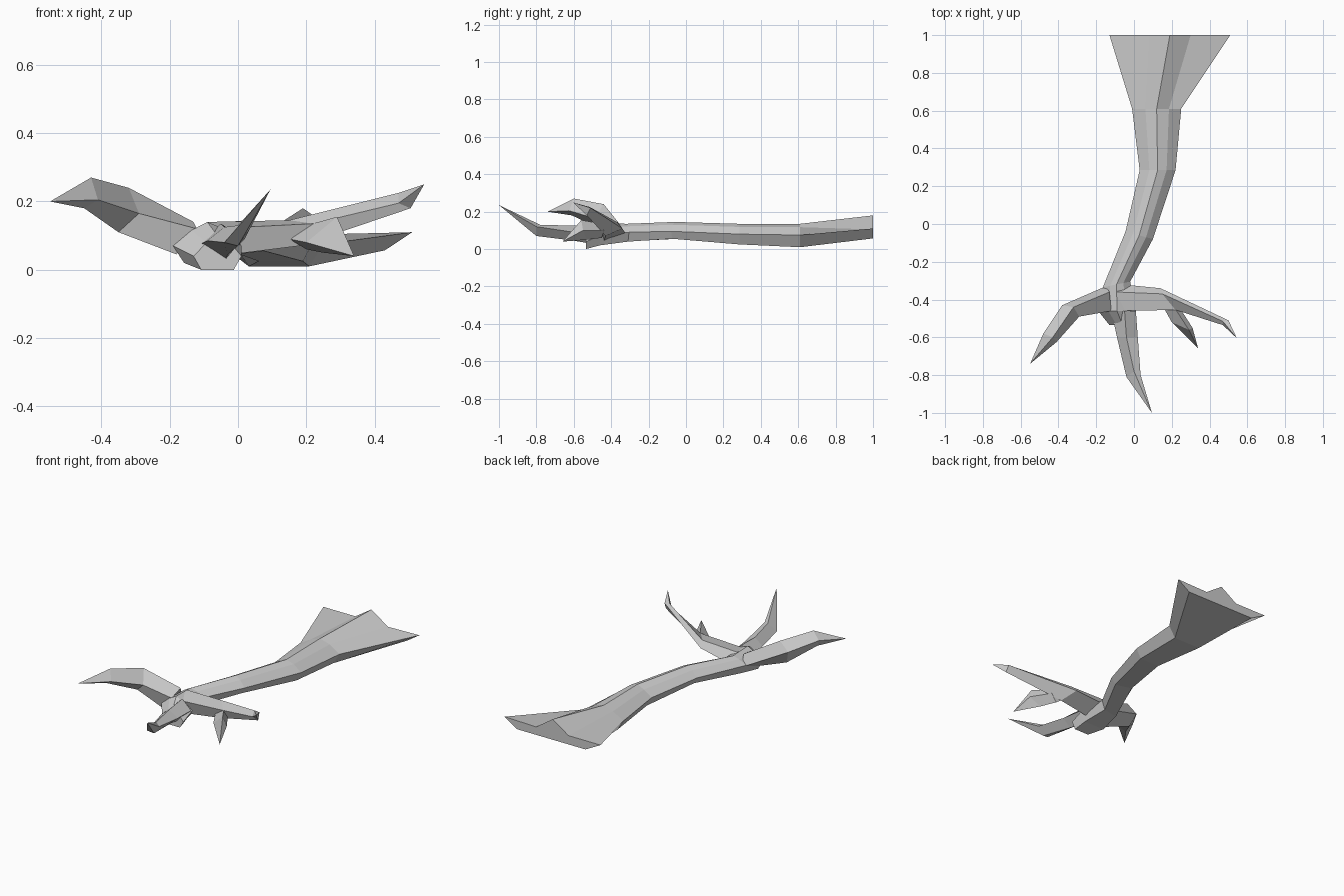
import bpy, bmesh


def loft(name, rings, tip=None):
    """Skin matching cross-sections, cap the ends or run to a point."""
    bm = bmesh.new()
    loops = [[bm.verts.new(p) for p in ring] for ring in rings]
    n = len(rings[0])
    for a, b in zip(loops, loops[1:]):
        for i in range(n):
            j = (i + 1) % n
            bm.faces.new((a[i], a[j], b[j], b[i]))
    bm.faces.new(loops[0])
    if tip:
        t = bm.verts.new(tip)
        for i in range(n):
            bm.faces.new((loops[-1][i], loops[-1][(i + 1) % n], t))
    else:
        bm.faces.new(loops[-1][::-1])
    bmesh.ops.recalc_face_normals(bm, faces=bm.faces)
    me = bpy.data.meshes.new(name)
    bm.to_mesh(me)
    bm.free()
    ob = bpy.data.objects.new(name, me)
    bpy.context.collection.objects.link(ob)
    return ob


def limb_ring(left, right, y, skew, low, mid, high):
    """Seven-sided limb section: ridged top, flat underside."""
    w = right - left
    prof = [(0, mid), (.27, mid + (high - mid) * .65), (.5, high),
            (.75, mid + (high - mid) * .7), (1, mid), (.84, low), (.16, low)]
    return [(left + w * t, y + skew * (t - .5), z) for t, z in prof]


# flared limb, from the wide cut end to the wrist
flare = [(x, 1, z) for x, z in [(-.13, .11), (.083, .11), (.19, .18), (.30, .105),
                                (.51, .11), (.43, .057), (-.03, .057)]]
loft("limb", [flare,
              limb_ring(-.01, .25, .61, 0, .01, .075, .135),
              limb_ring(.03, .22, .285, 0, .025, .08, .135),
              limb_ring(-.045, .10, -.06, -.04, .055, .095, .145),
              limb_ring(-.165, -.02, -.32, .03, .04, .09, .135)])

# palm
loft("palm", [limb_ring(-.165, -.02, -.32, .03, .04, .09, .135),
              limb_ring(-.19, .01, -.46, 0, .02, .07, .14),
              limb_ring(-.13, .01, -.535, 0, .0, .04, .10)])

# claws: rings run top, front, bottom, back
loft("left_claw", [
    [(-.13, -.36, .14), (-.12, -.46, .12), (-.18, -.46, .045), (-.15, -.33, .08)],
    [(-.32, -.44, .24), (-.29, -.49, .165), (-.35, -.46, .11), (-.38, -.43, .19)],
    [(-.43, -.60, .27), (-.41, -.625, .205), (-.45, -.61, .18), (-.48, -.58, .23)],
], (-.55, -.74, .20))

loft("middle_claw", [
    [(-.05, -.46, .135), (.01, -.46, .08), (-.04, -.46, .02), (-.12, -.46, .07)],
    [(-.04, -.60, .125), (.02, -.60, .09), (-.03, -.60, .045), (-.09, -.60, .085)],
    [(.0, -.78, .13), (.035, -.80, .12), (.0, -.80, .07), (-.04, -.81, .08)],
], (.095, -1, .235))

loft("right_claw", [
    [(-.09, -.36, .14), (-.08, -.46, .12), (-.06, -.44, .04), (-.06, -.32, .08)],
    [(.15, -.37, .145), (.22, -.455, .135), (.18, -.43, .07), (.14, -.34, .11)],
    [(.47, -.515, .225), (.47, -.535, .195), (.505, -.53, .18), (.50, -.51, .22)],
], (.545, -.605, .25))

loft("curled_claw", [
    [(.20, -.42, .13), (.24, -.44, .10), (.20, -.45, .06), (.15, -.43, .09)],
    [(.29, -.56, .155), (.31, -.55, .10), (.25, -.53, .05), (.20, -.52, .08)],
], (.34, -.66, .04))
